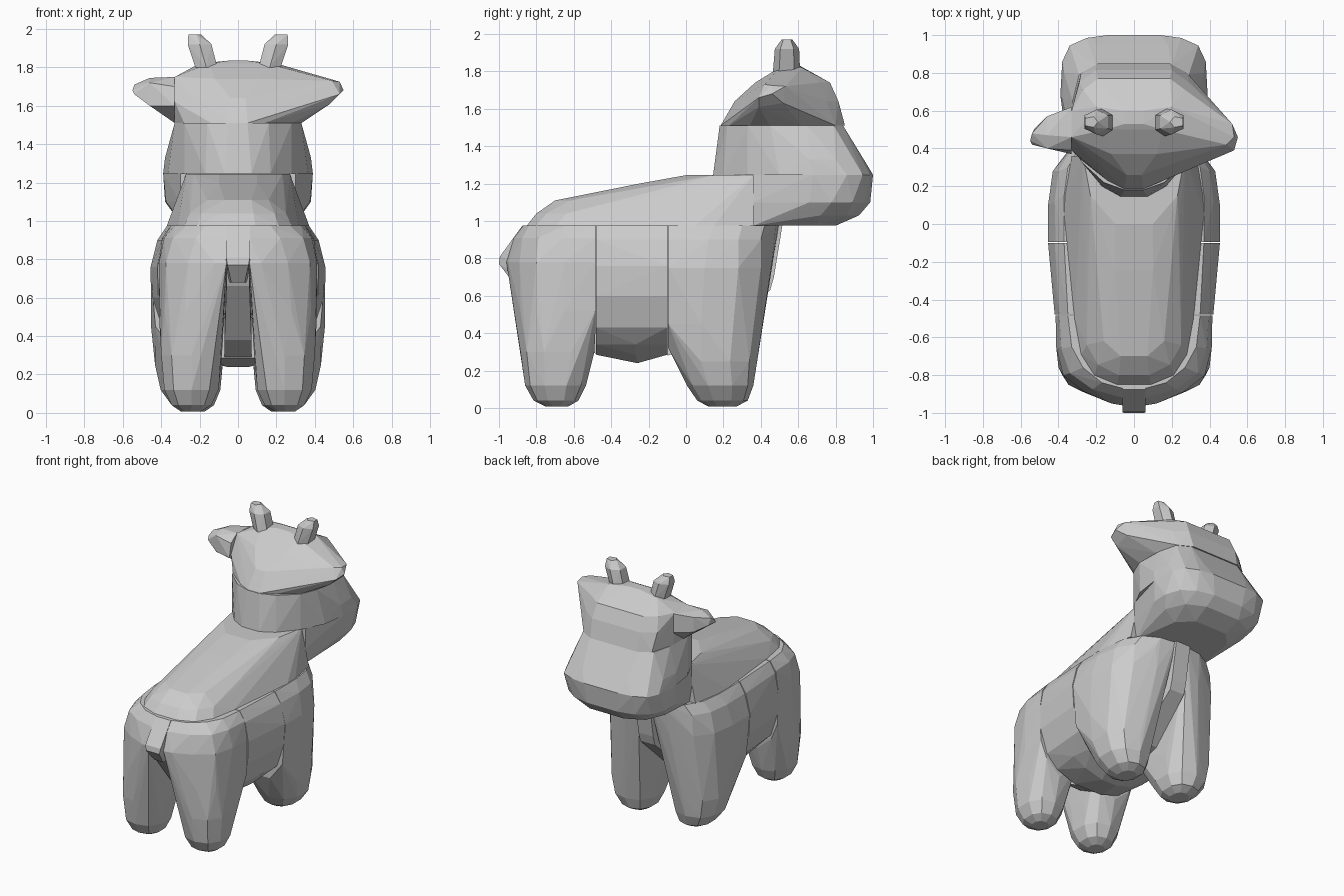
import bpy, bmesh
from math import cos, sin, pi, copysign


def ring(z, x0, x1, y0, y1, p=2.3, n=10):
    """Rounded outline at height z."""
    pts = []
    for i in range(n):
        a = 2 * pi * (i + 0.5) / n
        c, s = cos(a), sin(a)
        u = copysign(abs(c) ** (2 / p), c)
        v = copysign(abs(s) ** (2 / p), s)
        pts.append(((x0 + x1) / 2 + u * (x1 - x0) / 2, (y0 + y1) / 2 + v * (y1 - y0) / 2, z))
    return pts


def at(z, pts):
    return [(x, y, z) for x, y in pts]


def sym(z, half):
    """Mirrored outline at height z."""
    return [(s * x, y, z) for x, y in half for s in (-1, 1)]


def hull(name, pts, flip=False):
    bm = bmesh.new()
    for x, y, z in pts:
        bm.verts.new((-x if flip else x, y, z))
    bmesh.ops.remove_doubles(bm, verts=bm.verts[:], dist=0.004)
    r = bmesh.ops.convex_hull(bm, input=bm.verts[:])
    junk = {v for v in r["geom_interior"] + r["geom_unused"] if isinstance(v, bmesh.types.BMVert)}
    bmesh.ops.delete(bm, geom=list(junk), context='VERTS')
    bmesh.ops.recalc_face_normals(bm, faces=bm.faces[:])
    me = bpy.data.meshes.new(name)
    bm.to_mesh(me)
    bm.free()
    ob = bpy.data.objects.new(name, me)
    bpy.context.collection.objects.link(ob)
    return ob


# Legs: round feet, flat where they meet the belly; mirrored left and right
front_leg = (
    ring(0.008, 0.17, 0.29, 0.12, 0.27)
    + ring(0.04, 0.12, 0.35, 0.06, 0.33)
    + ring(0.12, 0.085, 0.41, 0.005, 0.36)
    + ring(0.25, 0.072, 0.44, -0.06, 0.375)
    + at(0.32, [(0.14, -0.095), (0.33, -0.095)])
    + at(0.45, [(0.065, -0.095), (0.43, -0.095), (0.453, 0.08), (0.42, 0.27), (0.31, 0.38), (0.15, 0.405)])
    + at(0.75, [(0.057, -0.095), (0.455, -0.095), (0.455, 0.10), (0.43, 0.28), (0.34, 0.40), (0.18, 0.455), (0.06, 0.43)])
    + at(0.90, [(0.055, -0.095), (0.415, -0.095), (0.42, 0.12), (0.40, 0.28), (0.33, 0.40), (0.20, 0.465), (0.055, 0.48)])
    + at(0.975, [(0.055, -0.095), (0.37, -0.095), (0.37, 0.15), (0.35, 0.30), (0.28, 0.42), (0.17, 0.48), (0.055, 0.495)]))
back_leg = (
    ring(0.008, 0.19, 0.30, -0.75, -0.63)
    + ring(0.04, 0.135, 0.35, -0.815, -0.575)
    + ring(0.12, 0.095, 0.39, -0.86, -0.535)
    + ring(0.30, 0.077, 0.407, -0.885, -0.49)
    + at(0.40, [(0.12, -0.485), (0.36, -0.485)])
    + at(0.52, [(0.07, -0.485), (0.41, -0.485), (0.412, -0.65), (0.38, -0.80), (0.28, -0.885), (0.15, -0.91)])
    + at(0.78, [(0.06, -0.485), (0.415, -0.485), (0.412, -0.65), (0.375, -0.80), (0.26, -0.89), (0.12, -0.95), (0.06, -0.96)])
    + at(0.91, [(0.06, -0.485), (0.395, -0.485), (0.385, -0.66), (0.34, -0.79), (0.22, -0.875), (0.06, -0.92)])
    + at(0.975, [(0.06, -0.485), (0.35, -0.485), (0.33, -0.65), (0.27, -0.76), (0.17, -0.84), (0.06, -0.87)]))
for side, flip in (("right", False), ("left", True)):
    hull("front_leg_" + side, front_leg, flip)
    hull("back_leg_" + side, back_leg, flip)

# Rounded belly block between the leg pairs
hull("belly",
     sym(0.24, [(0.06, -0.26)])
     + sym(0.285, [(0.12, -0.48), (0.20, -0.27), (0.12, -0.10)])
     + sym(0.34, [(0.27, -0.48), (0.30, -0.27), (0.28, -0.10)])
     + sym(0.43, [(0.36, -0.48), (0.39, -0.10)])
     + sym(0.60, [(0.415, -0.48), (0.445, -0.10)])
     + sym(0.76, [(0.42, -0.48), (0.455, -0.10)])
     + sym(0.90, [(0.395, -0.48), (0.42, -0.10)])
     + sym(0.975, [(0.35, -0.48), (0.37, -0.10)]))

# Narrow chest and rump strips between the legs
hull("chest",
     sym(0.28, [(0.07, -0.10)]) + sym(0.36, [(0.07, 0.15)])
     + sym(0.63, [(0.06, 0.45)]) + sym(0.70, [(0.06, 0.47)])
     + sym(0.975, [(0.06, -0.10), (0.06, 0.515)]))
hull("rump",
     sym(0.29, [(0.07, -0.48)]) + sym(0.38, [(0.07, -0.65)])
     + sym(0.66, [(0.06, -0.88)]) + sym(0.78, [(0.06, -0.93)])
     + sym(0.975, [(0.07, -0.48), (0.06, -0.865)]))

# Tail
hull("tail",
     sym(0.68, [(0.035, -0.93), (0.05, -0.85)])
     + sym(0.77, [(0.055, -1.0), (0.062, -0.88)])
     + sym(0.81, [(0.062, -0.995)])
     + sym(0.975, [(0.062, -0.875), (0.062, -0.80)]))

# Sloping back
hull("back",
     sym(0.977, [(0.09, -0.85), (0.21, -0.80), (0.28, -0.69), (0.315, -0.50),
                 (0.37, 0.05), (0.365, 0.15), (0.33, 0.36)])
     + sym(1.04, [(0.08, -0.80), (0.19, -0.745), (0.25, -0.64)])
     + sym(1.11, [(0.07, -0.70), (0.16, -0.62), (0.25, -0.30)])
     + sym(1.20, [(0.10, -0.25), (0.24, 0.0)])
     + sym(1.245, [(0.10, 0.0), (0.23, 0.15), (0.27, 0.36)]))

# Muzzle and cheeks
cheek = [(0.14, 1.0), (0.25, 0.985), (0.34, 0.945), (0.38, 0.86), (0.39, 0.68)]
hull("muzzle",
     sym(1.247, cheek + [(0.30, 0.36)])
     + sym(1.10, [(0.12, 0.985), (0.25, 0.955), (0.34, 0.89), (0.38, 0.78), (0.375, 0.66), (0.30, 0.36)])
     + sym(1.03, [(0.14, 0.925), (0.27, 0.86), (0.33, 0.72)])
     + sym(0.975, [(0.13, 0.80), (0.23, 0.70), (0.28, 0.36)]))
hull("face",
     sym(1.247, cheek + [(0.365, 0.50), (0.28, 0.33), (0.17, 0.20), (0.07, 0.145)])
     + sym(1.33, [(0.18, 0.95), (0.31, 0.90), (0.37, 0.80), (0.38, 0.66)])
     + sym(1.51, [(0.20, 0.84), (0.29, 0.79), (0.325, 0.65), (0.33, 0.45),
                  (0.28, 0.33), (0.16, 0.22), (0.05, 0.18)]))

# Crown of the head, drawn out into the right ear
hull("crown_with_right_ear",
     sym(1.51, [(0.19, 0.85), (0.28, 0.80), (0.33, 0.62), (0.33, 0.45),
                (0.28, 0.34), (0.14, 0.23), (0.05, 0.185)])
     + sym(1.64, [(0.20, 0.815), (0.29, 0.75), (0.04, 0.26)])
     + sym(1.74, [(0.19, 0.77), (0.27, 0.71), (0.12, 0.37), (0.27, 0.45)])
     + [(-0.33, 0.60, 1.74), (-0.33, 0.46, 1.75), (-0.33, 0.39, 1.62)]
     + sym(1.82, [(0.15, 0.50), (0.20, 0.62)])
     + sym(1.835, [(0.05, 0.53), (0.05, 0.60)])
     + [(0.33, 0.42, 1.52), (0.48, 0.39, 1.61), (0.53, 0.39, 1.66), (0.55, 0.46, 1.68),
        (0.52, 0.53, 1.72), (0.53, 0.46, 1.725), (0.50, 0.52, 1.63), (0.49, 0.42, 1.73)])

# Separate left ear
hull("left_ear",
     [(-0.33, y, z) for y, z in ((0.37, 1.60), (0.39, 1.70), (0.46, 1.75),
                                 (0.62, 1.74), (0.62, 1.60), (0.50, 1.51))]
     + [(-0.46, y, z) for y, z in ((0.40, 1.60), (0.40, 1.72), (0.47, 1.745),
                                   (0.57, 1.73), (0.57, 1.62))]
     + [(-0.55, 0.44, 1.68), (-0.54, 0.42, 1.66), (-0.54, 0.48, 1.71), (-0.53, 0.50, 1.66)])

# Horns, mirrored
horn = (ring(1.80, 0.10, 0.23, 0.465, 0.61, n=6)
        + ring(1.92, 0.13, 0.27, 0.475, 0.605, n=6)
        + ring(1.97, 0.19, 0.265, 0.51, 0.57, n=5))
for side, flip in (("right", False), ("left", True)):
    hull("horn_" + side, horn, flip)
